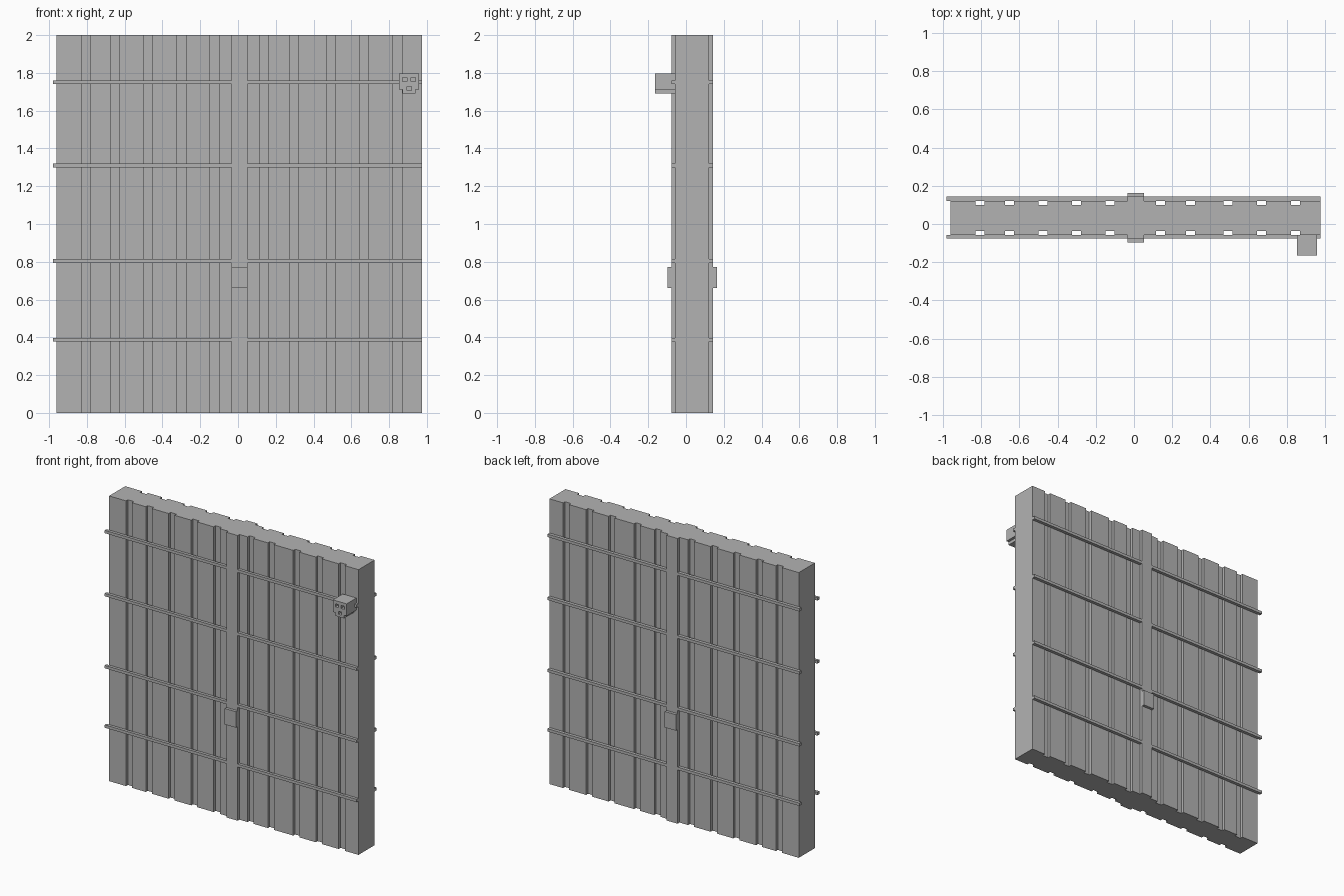
import bpy, bmesh

if "Cube" in bpy.data.objects:
    bpy.data.objects.remove(bpy.data.objects["Cube"])

mat = bpy.data.materials.new("plain grey")
mat.diffuse_color = (0.45, 0.45, 0.45, 1)
mat.use_nodes = True
mat.node_tree.nodes["Principled BSDF"].inputs["Base Color"].default_value = mat.diffuse_color


def extrude(name, points, offset, direction):
    """Extrude a closed profile of 3D points along one direction."""
    bm = bmesh.new()
    face = bm.faces.new([bm.verts.new(p) for p in points])
    ext = bmesh.ops.extrude_face_region(bm, geom=[face])
    verts = [g for g in ext["geom"] if isinstance(g, bmesh.types.BMVert)]
    bmesh.ops.translate(bm, verts=verts, vec=[offset * d for d in direction])
    bmesh.ops.recalc_face_normals(bm, faces=bm.faces[:])
    me = bpy.data.meshes.new(name)
    bm.to_mesh(me)
    bm.free()
    me.materials.append(mat)
    ob = bpy.data.objects.new(name, me)
    bpy.context.collection.objects.link(ob)
    return ob


def box(name, x0, x1, y0, y1, z0, z1):
    pts = [(x0, y0, z0), (x1, y0, z0), (x1, y1, z0), (x0, y1, z0)]
    return extrude(name, pts, z1 - z0, (0, 0, 1))


# Overall levels
LEFT, RIGHT, HEIGHT = -0.96, 0.975, 2.0
FRONT, BACK = -0.057, 0.121          # planked faces
RAIL_FRONT, RAIL_BACK = -0.077, 0.143
POST = (-0.035, 0.051)
GROOVES = [-0.806, -0.652, -0.475, -0.30, -0.125,
           0.138, 0.295, 0.492, 0.667, 0.845]
HALF, DEPTH = 0.0235, 0.021

# Gate slab: plan profile with plank grooves on both faces
def plank_edge(y, inward):
    edge = [(LEFT, y, 0)]
    for g in GROOVES:
        edge += [(g - HALF, y, 0), (g - HALF, y + inward, 0),
                 (g + HALF, y + inward, 0), (g + HALF, y, 0)]
    return edge + [(RIGHT, y, 0)]

profile = plank_edge(FRONT, DEPTH) + plank_edge(BACK, -DEPTH)[::-1]
extrude("planked_slab", profile, HEIGHT, (0, 0, 1))

# Posts, latch plates and rails on both faces
for side, face, outer, latch in (("front", FRONT, RAIL_FRONT, -0.097),
                                 ("back", BACK, RAIL_BACK, 0.163)):
    y0, y1 = sorted((face, outer))
    box(side + "_centre_post", *POST, y0, y1, 0, HEIGHT)
    l0, l1 = sorted((outer, latch))
    box(side + "_latch_plate", *POST, l0, l1, 0.66, 0.772)
    for i, z in enumerate((0.387, 0.804, 1.309, 1.751)):
        box(f"{side}_rail_left_{i}", -0.98, POST[0], y0, y1, z - 0.01, z + 0.01)
        box(f"{side}_rail_right_{i}", POST[1], RIGHT, y0, y1, z - 0.01, z + 0.01)

# Skull ornament: head and narrower jaw, with eye and nose sockets
outline = [(0.852, 1.797), (0.958, 1.797), (0.958, 1.712), (0.939, 1.712),
           (0.939, 1.69), (0.871, 1.69), (0.871, 1.712), (0.852, 1.712)]
skull = extrude("skull_ornament", [(x, -0.165, z) for x, z in outline],
                0.165 + FRONT, (0, 1, 0))
sockets = [box("socket_cutter", x - 0.0125, x + 0.0125, -0.2, -0.14, z - 0.0105, z + 0.0105)
           for x, z in ((0.883, 1.764), (0.928, 1.764), (0.906, 1.718))]
for cutter in sockets:
    mod = skull.modifiers.new("socket", 'BOOLEAN')
    mod.operation, mod.solver, mod.object = 'DIFFERENCE', 'EXACT', cutter

# Apply the cuts and remove the cutters
deps = bpy.context.evaluated_depsgraph_get()
carved = bpy.data.meshes.new_from_object(skull.evaluated_get(deps))
skull.modifiers.clear()
skull.data = carved
for cutter in sockets:
    bpy.data.objects.remove(cutter)
